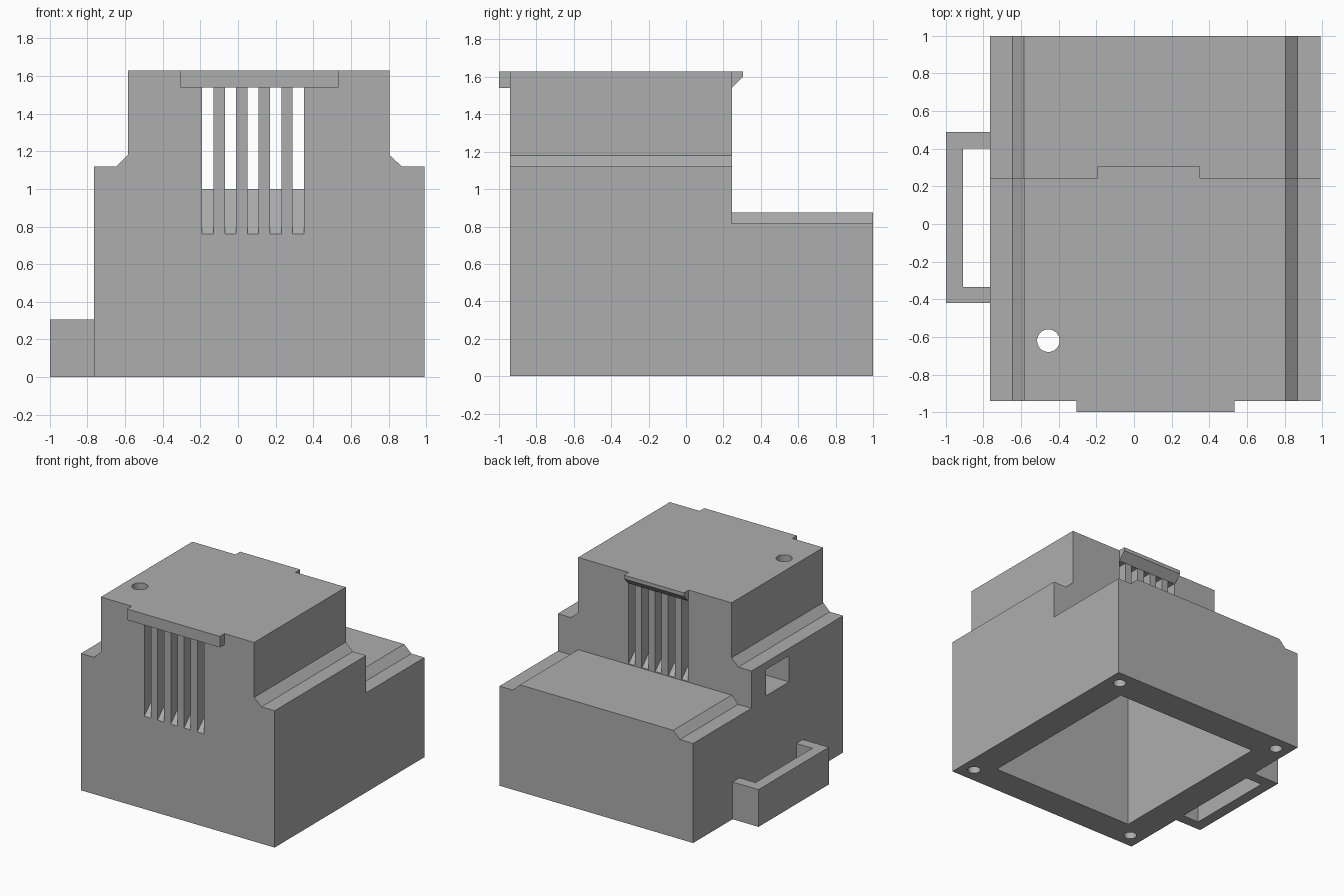
import bpy
import bmesh
from mathutils import Matrix, Vector

cube = bpy.data.objects.get("Cube")
if cube:
    bpy.data.objects.remove(cube, do_unlink=True)

grey = bpy.data.materials.new("matte_grey")
grey.use_nodes = True
grey.diffuse_color = (0.42, 0.42, 0.42, 1)
grey.node_tree.nodes["Principled BSDF"].inputs["Base Color"].default_value = grey.diffuse_color


def finish(name, bm):
    bmesh.ops.recalc_face_normals(bm, faces=bm.faces)
    mesh = bpy.data.meshes.new(name)
    bm.to_mesh(mesh)
    bm.free()
    mesh.materials.append(grey)
    obj = bpy.data.objects.new(name, mesh)
    bpy.context.collection.objects.link(obj)
    return obj


def prism(name, axis, points, start, end):
    """Extrude a 2D profile along the x, y or z axis."""
    place = {"x": lambda a, b: (start, a, b),
             "y": lambda a, b: (a, start, b),
             "z": lambda a, b: (a, b, start)}[axis]
    bm = bmesh.new()
    face = bm.faces.new([bm.verts.new(place(a, b)) for a, b in points])
    moved = bmesh.ops.extrude_face_region(bm, geom=[face])["geom"]
    shift = Vector([end - start if axis == k else 0 for k in "xyz"])
    bmesh.ops.translate(bm, vec=shift,
                        verts=[g for g in moved if isinstance(g, bmesh.types.BMVert)])
    return finish(name, bm)


def rect(a0, a1, b0, b1):
    return [(a0, b0), (a1, b0), (a1, b1), (a0, b1)]


def cylinder(name, x, y, z0, z1, radius):
    bm = bmesh.new()
    bmesh.ops.create_cone(bm, cap_ends=True, segments=32, radius1=radius, radius2=radius,
                          depth=z1 - z0, matrix=Matrix.Translation((x, y, (z0 + z1) / 2)))
    return finish(name, bm)


def cut(target, cutter):
    """Subtract the cutter, bake the result and discard the cutter."""
    cutter.hide_render = True
    mod = target.modifiers.new("cut", "BOOLEAN")
    mod.operation = "DIFFERENCE"
    mod.solver = "EXACT"
    mod.object = cutter
    bpy.context.view_layer.update()
    graph = bpy.context.evaluated_depsgraph_get()
    mesh = bpy.data.meshes.new_from_object(target.evaluated_get(graph))
    target.modifiers.clear()
    target.data = mesh
    bpy.data.objects.remove(cutter, do_unlink=True)


# Housing: shouldered front profile run along the full depth
housing = prism("housing", "y", [
    (-0.765, 0), (0.99, 0), (0.99, 1.12), (0.87, 1.12), (0.805, 1.18), (0.805, 1.63),
    (-0.585, 1.63), (-0.585, 1.18), (-0.645, 1.12), (-0.765, 1.12)], -0.94, 1.0)

# Lower rear deck with bevelled raised centre
cut(housing, prism("rear_step_cutter", "y", [
    (-1, 0.815), (-0.645, 0.815), (-0.585, 0.875), (0.805, 0.875), (0.87, 0.815),
    (1.2, 0.815), (1.2, 2), (-1, 2)], 0.245, 1.2))

# Hollow interior, open underneath
cut(housing, prism("cavity_cutter", "x", [
    (-0.70, -0.1), (0.745, -0.1), (0.745, 0.75), (0.12, 0.75),
    (0.12, 1.56), (-0.70, 1.56)], -0.53, 0.755))

# Vent slots with sloping sills, front and rear
front_slot = [(-1.04, 0.66), (-0.66, 1.04), (-0.66, 1.54), (-1.04, 1.54)]
rear_slot = [(0.30, 0.88), (0.24, 0.88), (0.08, 1.04), (0.08, 1.54), (0.30, 1.54)]
for i in range(5):
    x = -0.16 + 0.12 * i
    for profile in (front_slot, rear_slot):
        cut(housing, prism("slot_cutter", "x", profile, x - 0.03, x + 0.03))

# Side window, roof hole and blind screw holes
cut(housing, prism("window_cutter", "x", rect(-0.24, 0.055, 0.845, 1.06), -0.9, -0.4))
cut(housing, cylinder("roof_hole_cutter", -0.455, -0.62, 1.4, 1.8, 0.06))
for x in (-0.65, 0.88):
    for y in (-0.82, 0.88):
        cut(housing, cylinder("screw_hole_cutter", x, y, -0.1, 0.3, 0.048))

# Rain lips above the vents
prism("front_lip", "x", rect(-1.0, -0.94, 1.54, 1.63), -0.305, 0.535)
prism("rear_lip", "x", [(0.245, 1.54), (0.305, 1.60), (0.305, 1.63), (0.245, 1.63)],
      -0.195, 0.35)

# U-shaped cable bracket on the side
prism("side_bracket", "z", [
    (-0.765, -0.42), (-1.0, -0.42), (-1.0, 0.49), (-0.765, 0.49),
    (-0.765, 0.40), (-0.91, 0.40), (-0.91, -0.335), (-0.765, -0.335)], 0, 0.305)
